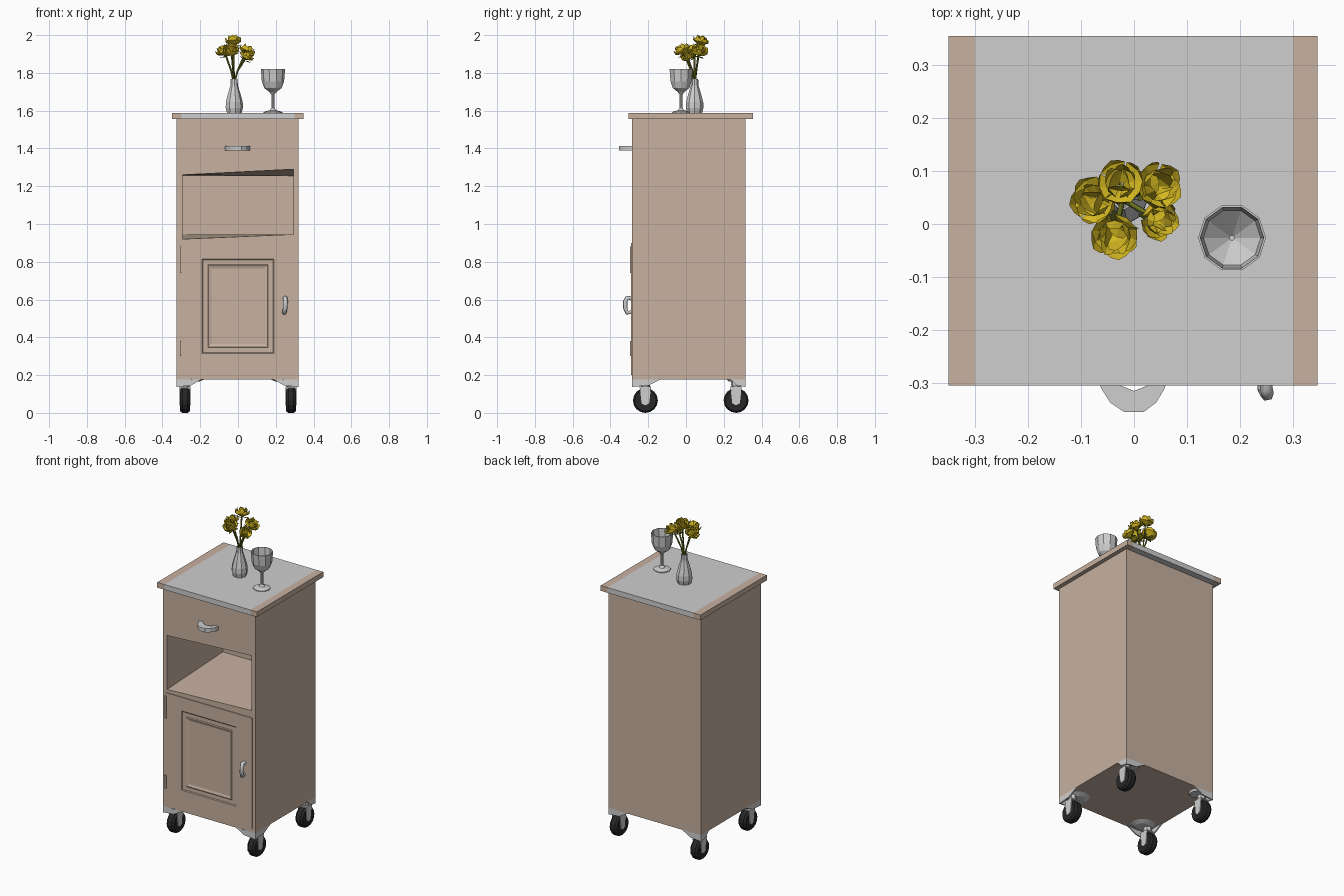
import bpy, bmesh, math, random
from mathutils import Vector, Matrix

if "Cube" in bpy.data.objects:
    bpy.data.objects.remove(bpy.data.objects["Cube"])

random.seed(4)


def material(name, r, g, b):
    m = bpy.data.materials.new(name)
    m.diffuse_color = (r, g, b, 1)
    m.use_nodes = True
    m.node_tree.nodes["Principled BSDF"].inputs["Base Color"].default_value = m.diffuse_color
    return m


BEIGE = material("beige_wood", 0.57, 0.44, 0.35)
GREY = material("light_grey", 0.62, 0.62, 0.62)
BLACK = material("black_rubber", 0.02, 0.02, 0.02)
YELLOW = material("yellow_petal", 0.66, 0.48, 0.015)
GREEN = material("olive_green", 0.17, 0.19, 0.015)


def finish(name, bm, mat, fix=True):
    if fix:
        bmesh.ops.recalc_face_normals(bm, faces=bm.faces)
    me = bpy.data.meshes.new(name)
    bm.to_mesh(me)
    bm.free()
    me.materials.append(mat)
    ob = bpy.data.objects.new(name, me)
    bpy.context.collection.objects.link(ob)
    return ob


def box_bm(x0, x1, y0, y1, z0, z1):
    bm = bmesh.new()
    m = Matrix.Translation(((x0 + x1) / 2, (y0 + y1) / 2, (z0 + z1) / 2))
    m = m @ Matrix.Diagonal((x1 - x0, y1 - y0, z1 - z0, 1))
    bmesh.ops.create_cube(bm, size=1, matrix=m)
    return bm


def box(name, mat, *dims):
    return finish(name, box_bm(*dims), mat)


def prism(name, mat, pts, offset):
    bm = bmesh.new()
    f = bm.faces.new([bm.verts.new(p) for p in pts])
    ext = bmesh.ops.extrude_face_region(bm, geom=[f], use_keep_orig=True)["geom"]
    bmesh.ops.translate(bm, vec=offset, verts=[v for v in ext if isinstance(v, bmesh.types.BMVert)])
    return finish(name, bm, mat)


def lathe(name, mat, profile, center, sides, rot=Matrix.Identity(4)):
    bm = bmesh.new()
    rings = [[bm.verts.new((r * math.cos(2 * math.pi * i / sides), r * math.sin(2 * math.pi * i / sides), z))
              for i in range(sides)] for r, z in profile]
    for a, b in zip(rings, rings[1:]):
        for i in range(sides):
            j = (i + 1) % sides
            bm.faces.new((a[i], a[j], b[j], b[i]))
    bm.faces.new(rings[0][::-1])
    bm.faces.new(rings[-1])
    bmesh.ops.transform(bm, matrix=Matrix.Translation(center) @ rot, verts=bm.verts)
    return finish(name, bm, mat)


def tube(name, mat, pts, radius, sides=1):
    cu = bpy.data.curves.new(name, 'CURVE')
    cu.dimensions = '3D'
    cu.bevel_depth = radius
    cu.bevel_resolution = sides
    cu.use_fill_caps = True
    sp = cu.splines.new('POLY')
    sp.points.add(len(pts) - 1)
    for p, co in zip(sp.points, pts):
        p.co = (*co, 1)
    cu.materials.append(mat)
    ob = bpy.data.objects.new(name, cu)
    bpy.context.collection.objects.link(ob)
    return ob


def front_face(bm):
    bm.normal_update()
    return min(bm.faces, key=lambda f: f.calc_center_median().y)


def set_corners(face, x0, x1, y, zl, zr):
    # place a four-sided face by its left and right (bottom, top) heights
    c = face.calc_center_median()
    for v in face.verts:
        left, low = v.co.x < c.x, v.co.z < c.z
        v.co = (x0 if left else x1, y, (zl if left else zr)[0 if low else 1])


# Cabinet with the open shelf pushed in from the front
bm = box_bm(-0.325, 0.32, -0.285, 0.315, 0.178, 1.555)
face = front_face(bm)
bmesh.ops.inset_region(bm, faces=[face], thickness=0.05)
set_corners(face, -0.295, 0.293, -0.285, (0.92, 1.26), (0.945, 1.29))
face = bmesh.ops.extrude_discrete_faces(bm, faces=[face])["faces"][0]
set_corners(face, -0.295, 0.293, 0.27, (0.945, 1.255), (0.945, 1.255))
finish("cabinet_body", bm, BEIGE)

# Door with a stepped, framed panel
bm = box_bm(-0.3, 0.3, -0.288, -0.28, 0.2, 0.9)
face = front_face(bm)
for x, y, z0, z1 in ((0.19, -0.288, 0.315, 0.815), (0.185, -0.276, 0.32, 0.81), (0.16, -0.276, 0.345, 0.785),
                     (0.155, -0.288, 0.35, 0.78), (0.14, -0.283, 0.365, 0.765)):
    bmesh.ops.inset_region(bm, faces=[face], thickness=0.004)
    set_corners(face, -x, x, y, (z0, z1), (z0, z1))
# keep the recess clear of the cabinet front
for v in bm.verts:
    if v.co.y < -0.279:
        v.co.y -= 0.002
    elif abs(v.co.x) < 0.2:
        v.co.y = -0.2862
finish("door", bm, BEIGE)

# Hinges
for i, (z0, z1) in enumerate(((0.74, 0.88), (0.3, 0.38))):
    box("hinge_%d" % i, BEIGE, -0.308, -0.294, -0.296, -0.28, z0, z1)

# Worktop with wooden end strips
box("worktop", GREY, -0.3, 0.3, -0.305, 0.355, 1.555, 1.588)
box("worktop_strip_left", BEIGE, -0.35, -0.3, -0.305, 0.355, 1.555, 1.588)
box("worktop_strip_right", BEIGE, 0.3, 0.346, -0.305, 0.355, 1.555, 1.588)

# Drawer and door handles
prism("drawer_handle", GREY,
      [(x, y, 1.39) for x, y in ((-0.07, -0.285), (-0.062, -0.31), (-0.045, -0.337), (-0.018, -0.355),
                                 (0.018, -0.355), (0.042, -0.337), (0.058, -0.31), (0.064, -0.285),
                                 (0.04, -0.285), (0.025, -0.305), (0, -0.315), (-0.025, -0.305), (-0.045, -0.285))],
      (0, 0, 0.024))
tube("door_handle", GREY, [(0.245, -0.283, 0.535), (0.245, -0.312, 0.53), (0.25, -0.322, 0.555),
                           (0.252, -0.322, 0.59), (0.25, -0.312, 0.61), (0.25, -0.283, 0.605)], 0.012)

# Corner brackets and casters
for sx in (-1, 1):
    for sy, tag in ((-1, "front"), (1, "back")):
        n = "%s_%s" % (tag, "left" if sx < 0 else "right")
        cx, cy = (-0.325 if sx < 0 else 0.32), (-0.285 if sy < 0 else 0.315)
        ly = 0.16 if sy < 0 else 0.085
        skirt = ((0, 0.18), (0, 0.138), (0.55, 0.145), (0.82, 0.168), (1, 0.18))
        prism("bracket_x_" + n, GREY, [(cx - sx * a * 0.14, cy, z) for a, z in skirt], (0, -sy * 0.008, 0))
        prism("bracket_y_" + n, GREY, [(cx, cy - sy * a * ly, z) for a, z in skirt], (-sx * 0.008, 0, 0))
        wx, wy = sx * 0.281, (-0.215 if sy < 0 else 0.265)
        lathe("mount_plate_" + n, GREY, [(0.04, 0.166), (0.075 if sy < 0 else 0.05, 0.18)],
              (cx - sx * 0.08, wy, 0), 12)
        lathe("swivel_" + n, GREY, [(0.02, 0.13), (0.026, 0.15), (0.026, 0.18)], (wx, wy, 0), 8)
        lathe("wheel_" + n, BLACK, [(0.045, -0.024), (0.057, -0.026), (0.066, -0.014), (0.066, 0.014),
                                    (0.057, 0.026), (0.045, 0.024)],
              (wx, wy, 0.066), 16, Matrix.Rotation(math.pi / 2, 4, 'Y'))
        for s in (-1, 1):
            prism("fork_%s_%d" % (n, s), GREY,
                  [(wx + s * 0.024, wy + y, z) for y, z in ((-0.02, 0.05), (0, 0.04), (0.02, 0.05),
                                                           (0.03, 0.137), (-0.03, 0.137))], (s * 0.005, 0, 0))
        box("fork_top_" + n, GREY, wx - 0.029, wx + 0.029, wy - 0.03, wy + 0.03, 0.132, 0.139)

# Goblet
lathe("goblet", GREY, [(0.05, 1.588), (0.05, 1.593), (0.018, 1.602), (0.008, 1.615), (0.008, 1.685), (0.02, 1.7),
                       (0.046, 1.72), (0.059, 1.755), (0.064, 1.82), (0.06, 1.82), (0.054, 1.755), (0.005, 1.712)],
      (0.185, -0.026, 0), 10)

# Vase
VX, VY = -0.021, 0.046
lathe("vase", GREY, [(0.04, 1.588), (0.047, 1.615), (0.046, 1.645), (0.034, 1.69), (0.02, 1.735), (0.019, 1.768),
                     (0.015, 1.768), (0.012, 1.72)], (VX, VY, 0), 9)


# Flowers: rings of cupped petals on bent stems
def flower(n, center, size):
    c = Vector(center)
    axis = Vector(((c.x - VX) * 7, (c.y - VY) * 7, 0.75)).normalized()
    rot = Matrix.Translation(c) @ axis.to_track_quat('Z', 'Y').to_matrix().to_4x4()
    petals = bmesh.new()
    for ring, (count, spread, height) in enumerate(((5, 1.0, 0.65), (5, 0.68, 0.95), (3, 0.36, 1.0))):
        for i in range(count):
            spin = Matrix.Rotation(2 * math.pi * i / count + ring * 0.6 + random.uniform(-.15, .15), 4, 'Z')
            w = spread * math.tan(math.pi / count) * 0.8
            pts = ((0.1, 0, -0.3), (spread * 0.8, -w, 0.2), (spread * 0.95, 0, 0.15), (spread * 0.8, w, 0.2),
                   (spread * 0.9, -w * 0.6, height * 0.8), (spread, 0, height), (spread * 0.9, w * 0.6, height * 0.8))
            v = [petals.verts.new(rot @ spin @ (Vector(p) * size)) for p in pts]
            for f in ((0, 2, 1), (0, 3, 2), (1, 2, 5, 4), (2, 3, 6, 5)):
                petals.faces.new([v[k] for k in f])
    finish("flower_%d" % n, petals, YELLOW, False)
    leaves = bmesh.new()
    for i in range(4):
        spin = Matrix.Rotation(math.pi / 2 * i + 0.3, 4, 'Z')
        v = [leaves.verts.new(rot @ spin @ (Vector(p) * size))
             for p in ((0.05, 0, -0.5), (0.5, -0.22, -0.3), (0.95, 0, -0.25), (0.5, 0.22, -0.3))]
        leaves.faces.new(v)
    finish("flower_leaves_%d" % n, leaves, GREEN, False)
    tube("stem_%d" % n, GREEN, [(VX, VY, 1.74), (VX + (c.x - VX) * 0.3, VY + (c.y - VY) * 0.3, 1.81),
                                c - axis * size * 0.3], 0.005, 0)


for n, (c, s) in enumerate((((-0.07, 0.045, 1.905), 0.045), ((-0.035, -0.015, 1.91), 0.045),
                            ((-0.025, 0.075, 1.957), 0.043), ((0.04, 0.07, 1.905), 0.045),
                            ((0.042, 0.01, 1.88), 0.038))):
    flower(n, c, s)
